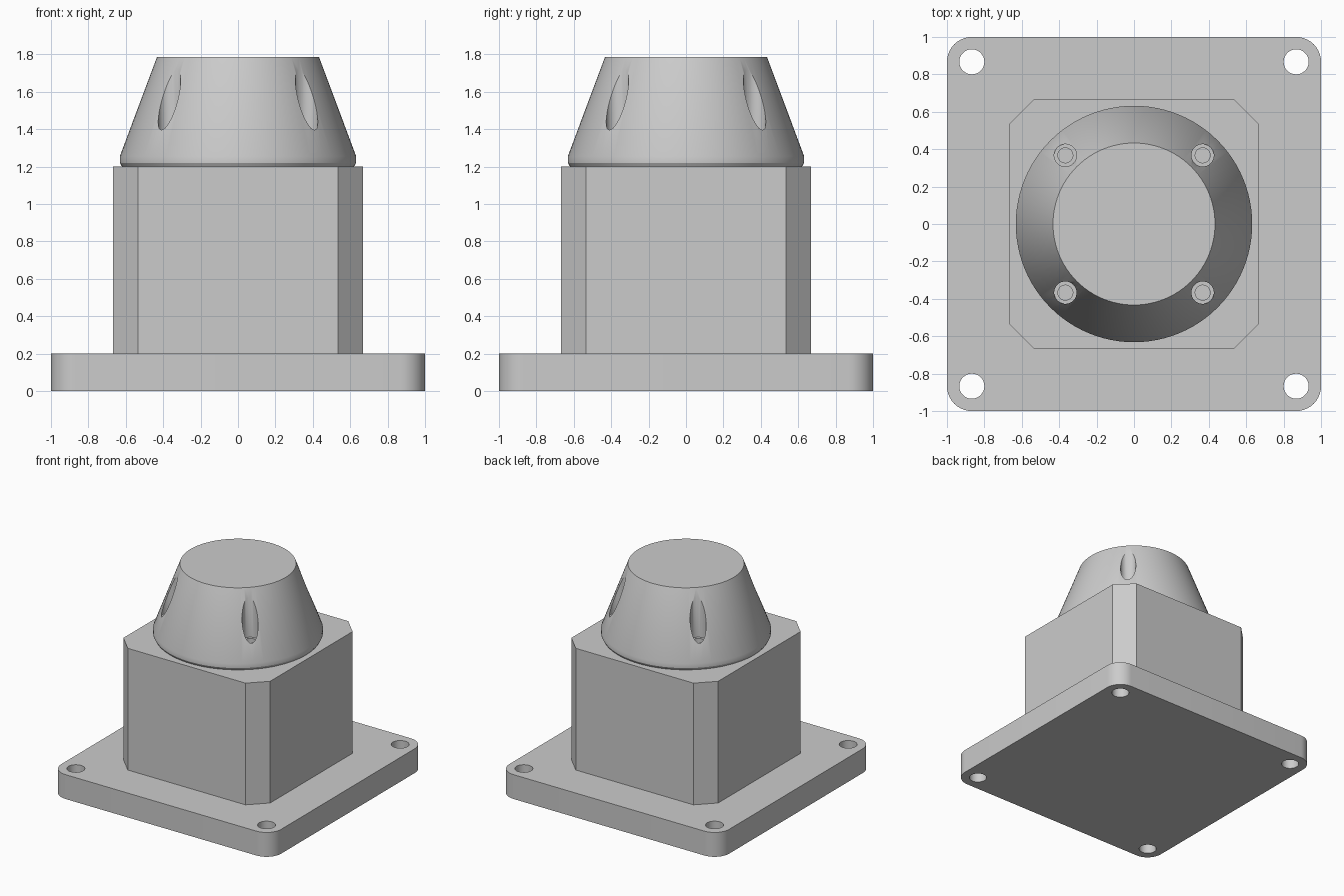
import bpy, bmesh, math

cube = bpy.data.objects.get("Cube")
if cube:
    bpy.data.objects.remove(cube, do_unlink=True)

grey = bpy.data.materials.new("plain grey")
grey.use_nodes = True
colour = (0.6, 0.6, 0.6, 1)
grey.diffuse_color = colour
grey.node_tree.nodes["Principled BSDF"].inputs["Base Color"].default_value = colour

CORNERS = [(sx, sy) for sx in (-1, 1) for sy in (-1, 1)]


def add_object(name, bm):
    bmesh.ops.recalc_face_normals(bm, faces=bm.faces)
    mesh = bpy.data.meshes.new(name)
    bm.to_mesh(mesh)
    bm.free()
    obj = bpy.data.objects.new(name, mesh)
    bpy.context.collection.objects.link(obj)
    mesh.materials.append(grey)
    return obj


def square_block(name, half, z0, z1, corner, segments):
    """Square block whose upright edges are bevelled."""
    bm = bmesh.new()
    bmesh.ops.create_cube(bm, size=1)
    for v in bm.verts:
        v.co = (v.co.x * 2 * half, v.co.y * 2 * half, z1 if v.co.z > 0 else z0)
    upright = [e for e in bm.edges if abs(e.verts[0].co.z - e.verts[1].co.z) > 0.01]
    bmesh.ops.bevel(bm, geom=upright, offset=corner, segments=segments,
                    profile=0.5, affect='EDGES')
    return add_object(name, bm)


def lathe(name, profile, sides, centres=((0, 0),)):
    """Turn a (radius, z) profile into a closed solid at each centre."""
    bm = bmesh.new()
    for cx, cy in centres:
        rings = []
        for r, z in profile:
            rings.append([bm.verts.new((cx + r * math.cos(a), cy + r * math.sin(a), z))
                          for a in (2 * math.pi * i / sides for i in range(sides))])
        for low, high in zip(rings, rings[1:]):
            for i in range(sides):
                j = (i + 1) % sides
                bm.faces.new((low[i], low[j], high[j], high[i]))
        bm.faces.new(rings[0][::-1])
        bm.faces.new(rings[-1])
    return add_object(name, bm)


def drill(target, cutter):
    cutter.hide_render = True
    cutter.hide_viewport = True
    mod = target.modifiers.new("holes", 'BOOLEAN')
    mod.operation = 'DIFFERENCE'
    mod.solver = 'EXACT'
    mod.object = cutter


def apply_and_smooth(obj):
    # Bake the holes into the mesh, then smooth the curved faces
    graph = bpy.context.evaluated_depsgraph_get()
    obj.data = bpy.data.meshes.new_from_object(obj.evaluated_get(graph))
    obj.modifiers.clear()
    bpy.ops.object.select_all(action='DESELECT')
    obj.select_set(True)
    bpy.context.view_layer.objects.active = obj
    bpy.ops.object.shade_smooth_by_angle(angle=math.radians(30))


# Base plate with four mounting holes
plate = square_block("base_plate", 1.0, 0.0, 0.2, 0.133, 10)
plate_holes = lathe("plate_hole_cutter", [(0.067, -0.1), (0.067, 0.3)], 32,
                    [(0.867 * x, 0.867 * y) for x, y in CORNERS])
drill(plate, plate_holes)

# Chamfered body
square_block("body", 0.667, 0.2, 1.2, 0.132, 1)

# Tapered cap with four counterbored screw holes
cap = lathe("tapered_cap", [(0.62, 1.2), (0.632, 1.22), (0.632, 1.255), (0.433, 1.787)], 96)
cap_holes = lathe("cap_hole_cutter",
                  [(0.04, 1.22), (0.04, 1.39), (0.06, 1.39), (0.06, 2.0)], 32,
                  [(0.367 * x, 0.367 * y) for x, y in CORNERS])
drill(cap, cap_holes)

bpy.context.view_layer.update()
for part in (plate, cap):
    apply_and_smooth(part)
for cutter in (plate_holes, cap_holes):
    bpy.data.objects.remove(cutter, do_unlink=True)
